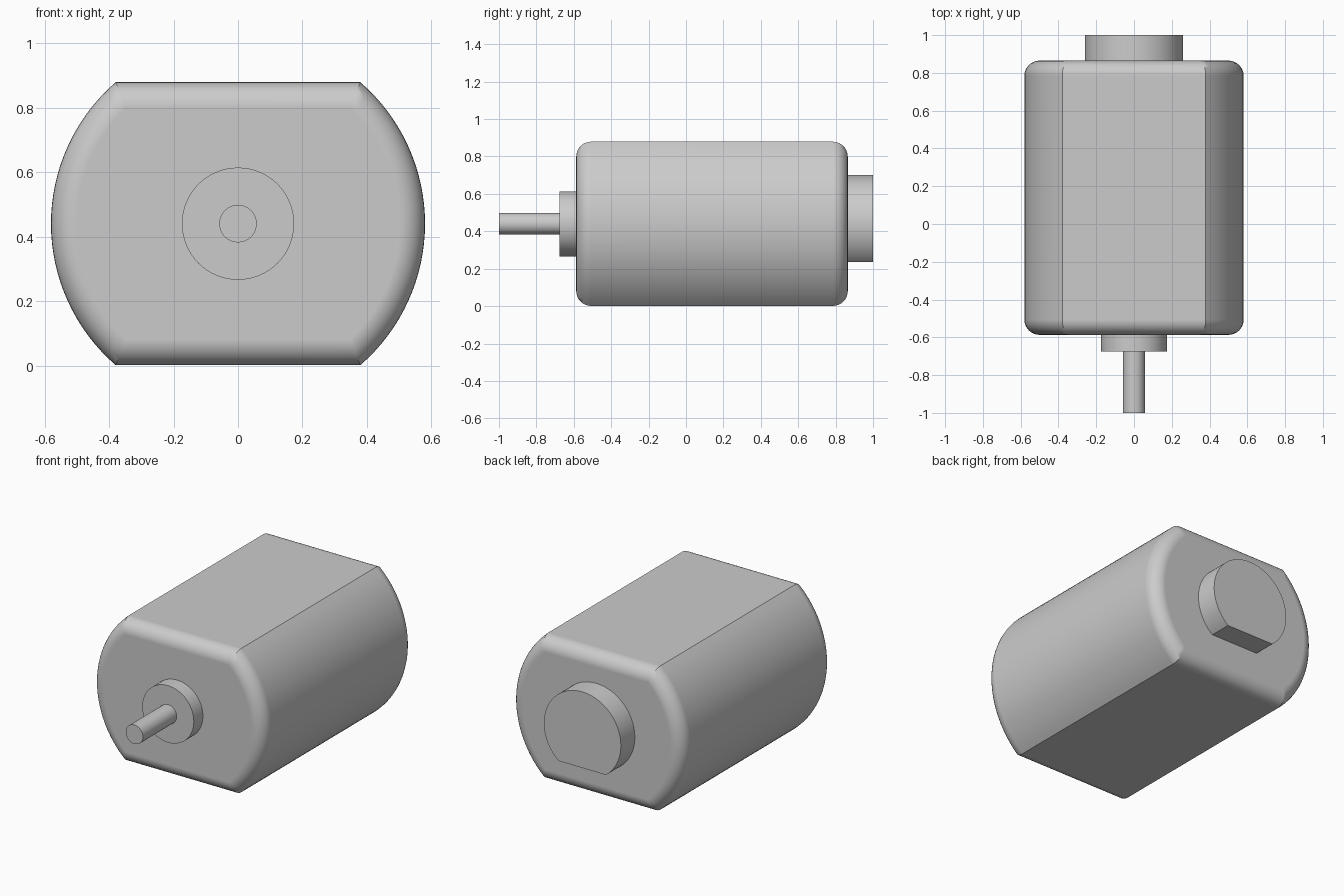
import bpy
import bmesh
from math import asin, cos, sin, pi, radians

cube = bpy.data.objects.get("Cube")
if cube:
    bpy.data.objects.remove(cube)

AXIS_Z = 0.44          # height of the shaft axis
BODY_R, BODY_H = 0.58, 0.439
FILLET = 0.08
FRONT, BACK = -0.587, 0.865

metal = bpy.data.materials.new("light_grey_metal")
metal.use_nodes = True
grey = (0.6, 0.6, 0.6, 1)
metal.diffuse_color = grey
bsdf = next(n for n in metal.node_tree.nodes if n.type == "BSDF_PRINCIPLED")
bsdf.inputs["Base Color"].default_value = grey


def section(r, top, bottom, steps=32):
    """Circle of radius r, cut flat at the given heights above and below its axis."""
    hi = asin(min(1, top / r))
    lo = asin(min(1, bottom / r))
    right = [-lo + (hi + lo) * i / steps for i in range(steps + 1)]
    left = [pi - a for a in reversed(right)]
    points = []
    for a in right + left:
        points.append((r * cos(a), r * sin(a)))
    return points


def loft(name, rings):
    """Skin a list of (y, section) rings and close both ends."""
    bm = bmesh.new()
    loops = [[bm.verts.new((x, y, AXIS_Z + z)) for x, z in pts] for y, pts in rings]
    for a, b in zip(loops, loops[1:]):
        for i in range(len(a)):
            j = (i + 1) % len(a)
            bm.faces.new((a[i], a[j], b[j], b[i]))
    bm.faces.new(loops[0])
    bm.faces.new(loops[-1])
    bmesh.ops.remove_doubles(bm, verts=bm.verts, dist=0.00001)
    bmesh.ops.recalc_face_normals(bm, faces=bm.faces)
    mesh = bpy.data.meshes.new(name)
    bm.to_mesh(mesh)
    bm.free()
    mesh.materials.append(metal)
    obj = bpy.data.objects.new(name, mesh)
    bpy.context.collection.objects.link(obj)
    bpy.ops.object.select_all(action="DESELECT")
    obj.select_set(True)
    bpy.context.view_layer.objects.active = obj
    bpy.ops.object.shade_smooth_by_angle(angle=radians(30))
    return obj


def disc(name, y0, y1, r, bottom=None):
    pts = section(r, r, r if bottom is None else bottom)
    return loft(name, [(y0, pts), (y1, pts)])


# Flat-sided can with rounded front and back rims
STEPS = 8
front_rim, back_rim = [], []
for k in range(STEPS + 1):
    a = pi / 2 * k / STEPS
    inset = FILLET * (1 - sin(a))
    depth = FILLET * (1 - cos(a))
    pts = section(BODY_R - inset, BODY_H - inset, BODY_H - inset)
    front_rim.append((FRONT + depth, pts))
    back_rim.append((BACK - depth, pts))
body = loft("motor_body", front_rim + back_rim[::-1])
weighted = body.modifiers.new("even_shading", "WEIGHTED_NORMAL")
weighted.keep_sharp = True

# Front bearing collar and output shaft
disc("front_collar", FRONT, -0.675, 0.174)
disc("shaft", -0.675, -1, 0.058)

# Rear cap with a flat underside
disc("rear_cap", BACK, 1, 0.26, bottom=0.205)
